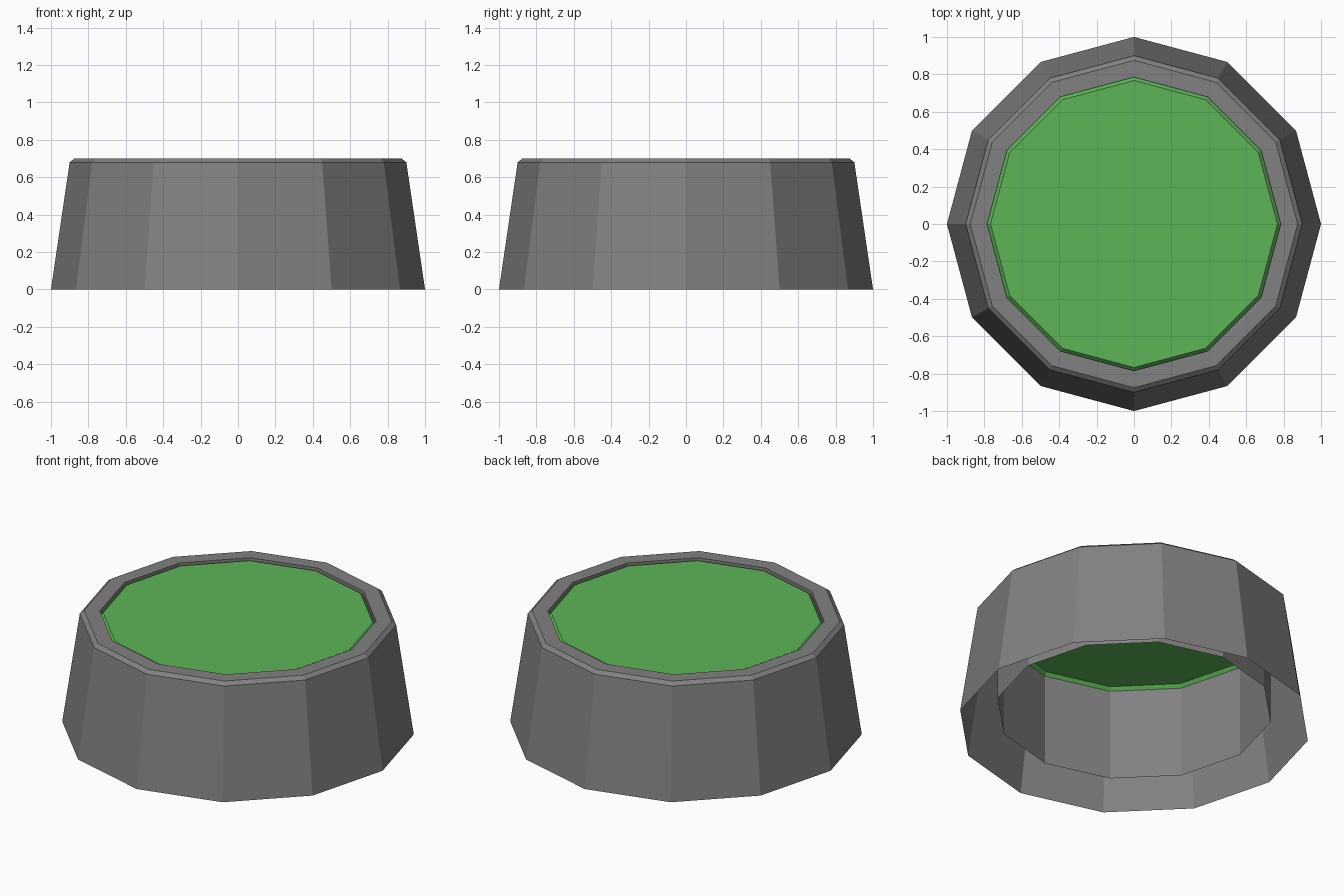
import bpy
import math

if "Cube" in bpy.data.objects:
    bpy.data.objects.remove(bpy.data.objects["Cube"])

SIDES = 12


def material(name, rgb):
    m = bpy.data.materials.new(name)
    m.diffuse_color = (*rgb, 1.0)
    m.use_nodes = True
    m.node_tree.nodes["Principled BSDF"].inputs["Base Color"].default_value = m.diffuse_color
    return m


def lathe(name, profile, mat, cap_last=False):
    """Sweep (radius, z) points around z as flat twelve-sided rings."""
    verts, faces = [], []
    for r, z in profile:
        for i in range(SIDES):
            a = 2 * math.pi * i / SIDES
            verts.append((r * math.cos(a), r * math.sin(a), z))
    for k in range(len(profile) - 1):
        for i in range(SIDES):
            j = (i + 1) % SIDES
            a, b = k * SIDES, (k + 1) * SIDES
            faces.append((a + i, a + j, b + j, b + i))
    if cap_last:
        base = (len(profile) - 1) * SIDES
        faces.append(tuple(range(base, base + SIDES)))
    mesh = bpy.data.meshes.new(name)
    mesh.from_pydata(verts, [], faces)
    mesh.materials.append(mat)
    obj = bpy.data.objects.new(name, mesh)
    bpy.context.collection.objects.link(obj)
    return obj


grey = material("stone grey", (0.22, 0.22, 0.22))
green = material("grass green", (0.11, 0.46, 0.095))

# Tapered outer wall, bevelled rim and hanging inner wall, open underneath
lathe("stone_wall",
      [(1.0, 0.0), (0.9, 0.68), (0.875, 0.70), (0.785, 0.70), (0.785, 0.10)],
      grey)

# Slightly recessed top with a chamfered edge
lathe("green_top", [(0.785, 0.67), (0.767, 0.69)], green, cap_last=True)
